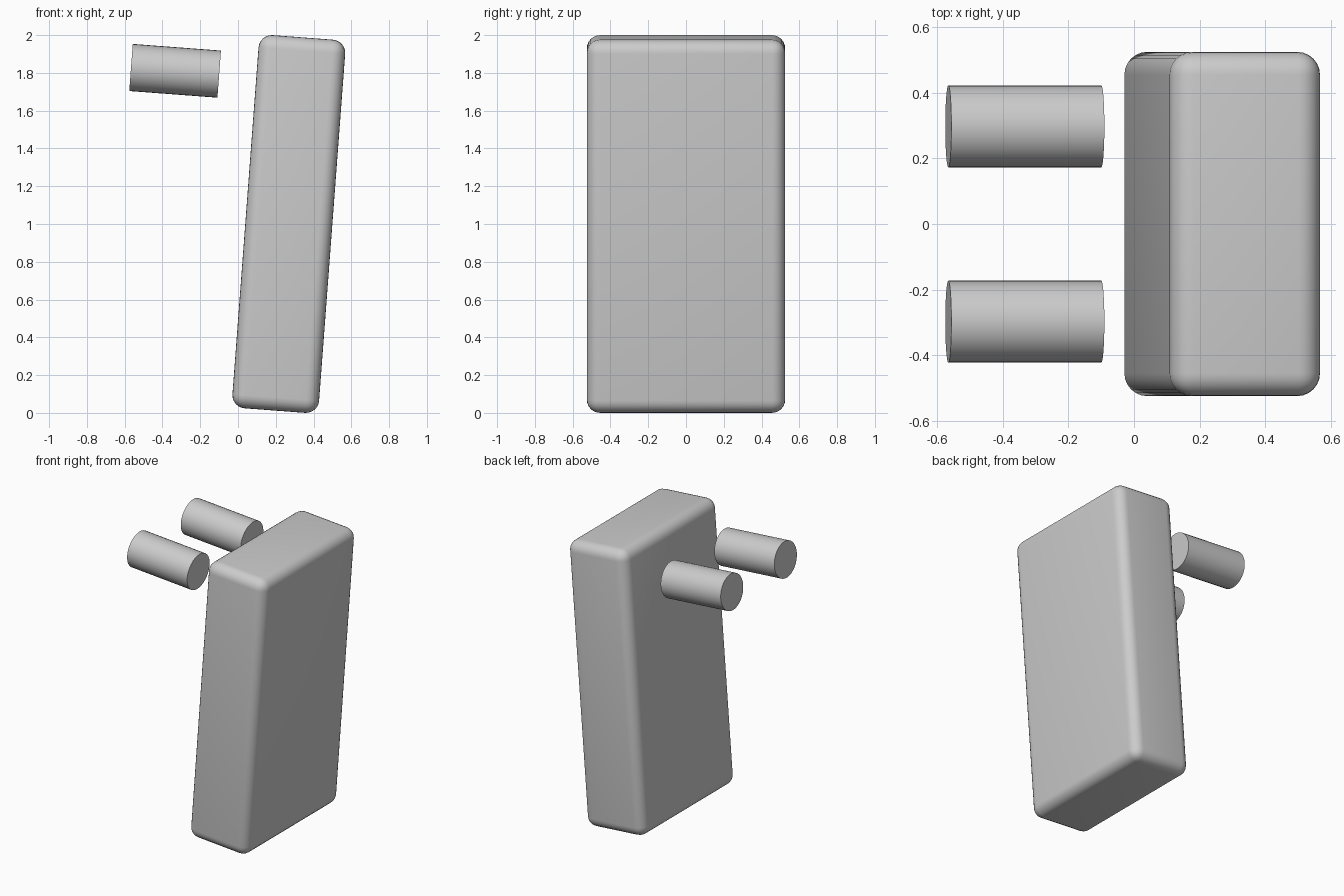
import bpy
from math import radians

cube = bpy.data.objects.get("Cube")
if cube:
    bpy.data.objects.remove(cube, do_unlink=True)

TILT = radians(4.3)

# Single plain grey
grey = bpy.data.materials.new("plain_grey")
grey.use_nodes = True
colour = (0.6, 0.6, 0.6, 1)
grey.diffuse_color = colour
grey.node_tree.nodes["Principled BSDF"].inputs["Base Color"].default_value = colour


def finish(name, angle):
    obj = bpy.context.object
    obj.name = name
    obj.data.materials.append(grey)
    bpy.ops.object.shade_smooth_by_angle(angle=radians(angle))
    return obj


# Leaning slab with rounded edges
bpy.ops.mesh.primitive_cube_add(size=1, location=(0.269, 0, 1), rotation=(0, TILT, 0))
bpy.context.object.scale = (0.46, 1.05, 1.981)
bpy.ops.object.transform_apply(location=False, rotation=False, scale=True)
bevel = bpy.context.object.modifiers.new("rounded_edges", "BEVEL")
bevel.width = 0.07
bevel.segments = 6
bpy.ops.object.modifier_apply(modifier="rounded_edges")
finish("slab", 40)

# Pair of pegs floating beside the upper part of the slab
for side, y in (("front", -0.298), ("back", 0.298)):
    bpy.ops.mesh.primitive_cylinder_add(
        vertices=32, radius=0.125, depth=0.468,
        location=(-0.333, y, 1.811), rotation=(0, radians(90) + TILT, 0))
    finish(side + "_peg", 40)
